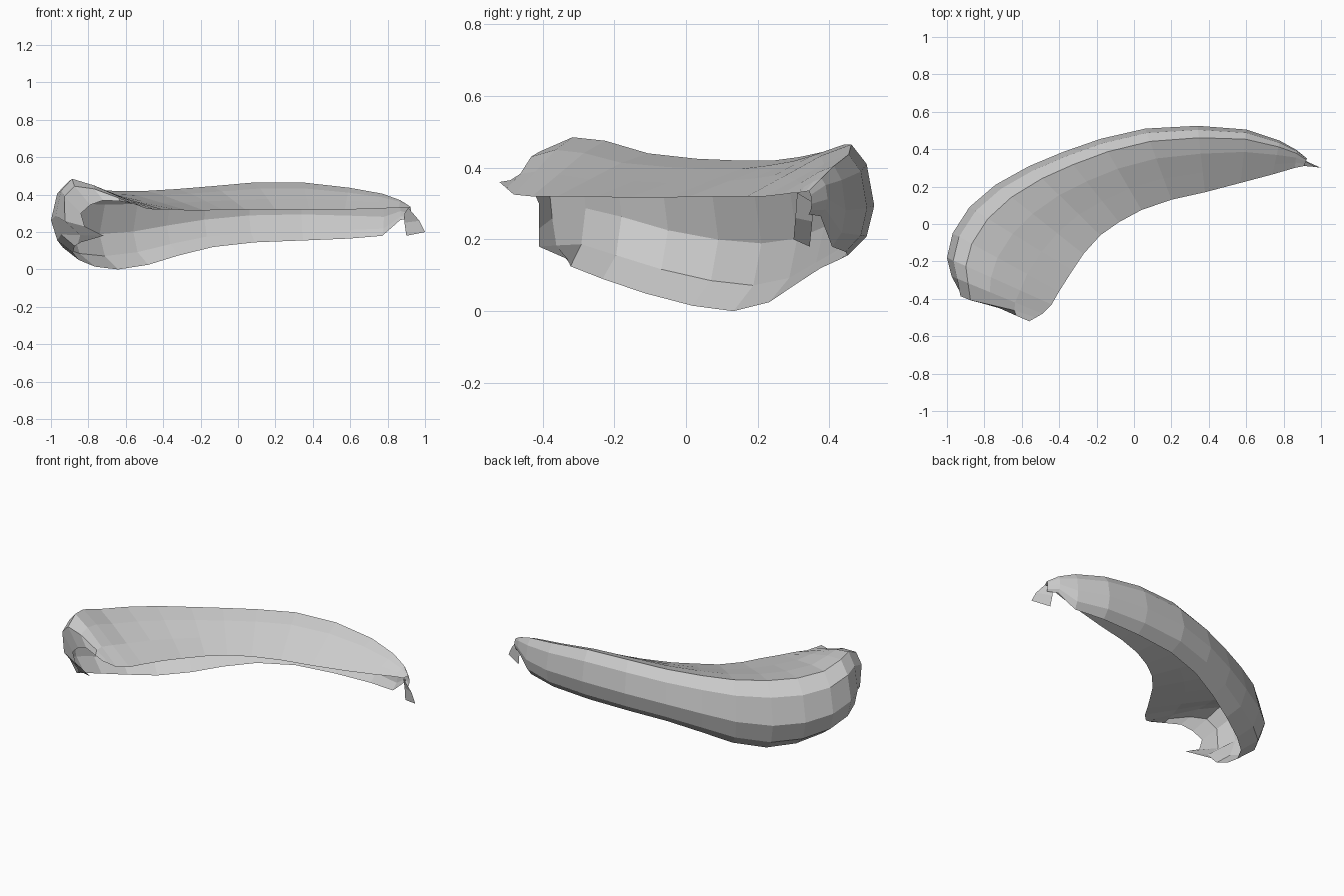
import bpy, bmesh
from mathutils import Vector

# Stations along the sweep: inner lip x, y, z | outermost x, y | ridge z | bottom edge z
STATIONS = [
    (.91, .31, .33, .925, .35, .335, .27),
    (.86, .30, .33, .87, .395, .37, .265),
    (.74, .265, .325, .78, .445, .405, .18),
    (.57, .22, .32, .60, .505, .437, .165),
    (.38, .17, .32, .34, .525, .465, .155),
    (.20, .13, .32, .06, .51, .465, .145),
    (.04, .075, .32, -.18, .455, .445, .12),
    (-.08, .01, .32, -.38, .385, .43, .075),
    (-.18, -.06, .315, -.56, .31, .42, .025),
    (-.27, -.16, .315, -.74, .21, .42, 0),
    (-.33, -.25, .32, -.88, .09, .425, .015),
    (-.40, -.36, .32, -.97, -.05, .44, .05),
    (-.44, -.43, .32, -1.0, -.18, .475, .09),
    (-.49, -.48, .325, -.975, -.28, .485, .125),
]
# Front rim of the rounded wide end, lip to lower hook
END_RIM = [(-.56, -.52, .36), (-.63, -.49, .365), (-.72, -.45, .37),
           (-.79, -.43, .345), (-.84, -.41, .30), (-.82, -.41, .23),
           (-.72, -.41, .18), (-.84, -.33, .145)]


def section(ix, iy, iz, ox, oy, zt, zb):
    """Open C-shaped section from the lip, over the ridge, to the tucked bottom edge."""
    zm = zb + .45 * (zt - zb)
    prof = [(0, iz), (.3, iz + .4 * (zt - iz)), (.58, iz + .78 * (zt - iz)),
            (.82, zt), (.94, zm + .68 * (zt - zm)), (1, zm),
            (.94, zb + .38 * (zm - zb)), (.79, zb)]
    return [Vector((ix + f * (ox - ix), iy + f * (oy - iy), z)) for f, z in prof]


def loft(name, rows):
    bm = bmesh.new()
    grid = [[bm.verts.new(p) for p in row] for row in rows]
    for a, b in zip(grid, grid[1:]):
        for i in range(len(a) - 1):
            bm.faces.new((a[i], b[i], b[i + 1], a[i + 1]))
    bmesh.ops.recalc_face_normals(bm, faces=bm.faces)
    mesh = bpy.data.meshes.new(name)
    bm.to_mesh(mesh)
    bm.free()
    ob = bpy.data.objects.new(name, mesh)
    bpy.context.collection.objects.link(ob)
    return ob


# Curved shell, with a bulging row easing the last section into the end rim
rows = [section(*s) for s in STATIONS]
bulge = [a.lerp(Vector(b), .5) for a, b in zip(rows[-1], END_RIM)]
for i, k in enumerate((0, .2, .7, 1, 1, .8, .3, 0)):
    bulge[i] += Vector((-.035, -.035, .03 if i < 5 else 0)) * k
loft("curved_shell", rows + [bulge, END_RIM])

# Small down-turned tab at the narrow end
loft("tip_tab", [[(.91, .31, .33), (.89, .36, .30)],
                 [(.97, .305, .26), (.89, .352, .25)],
                 [(1.0, .30, .20), (.90, .345, .18)]])
